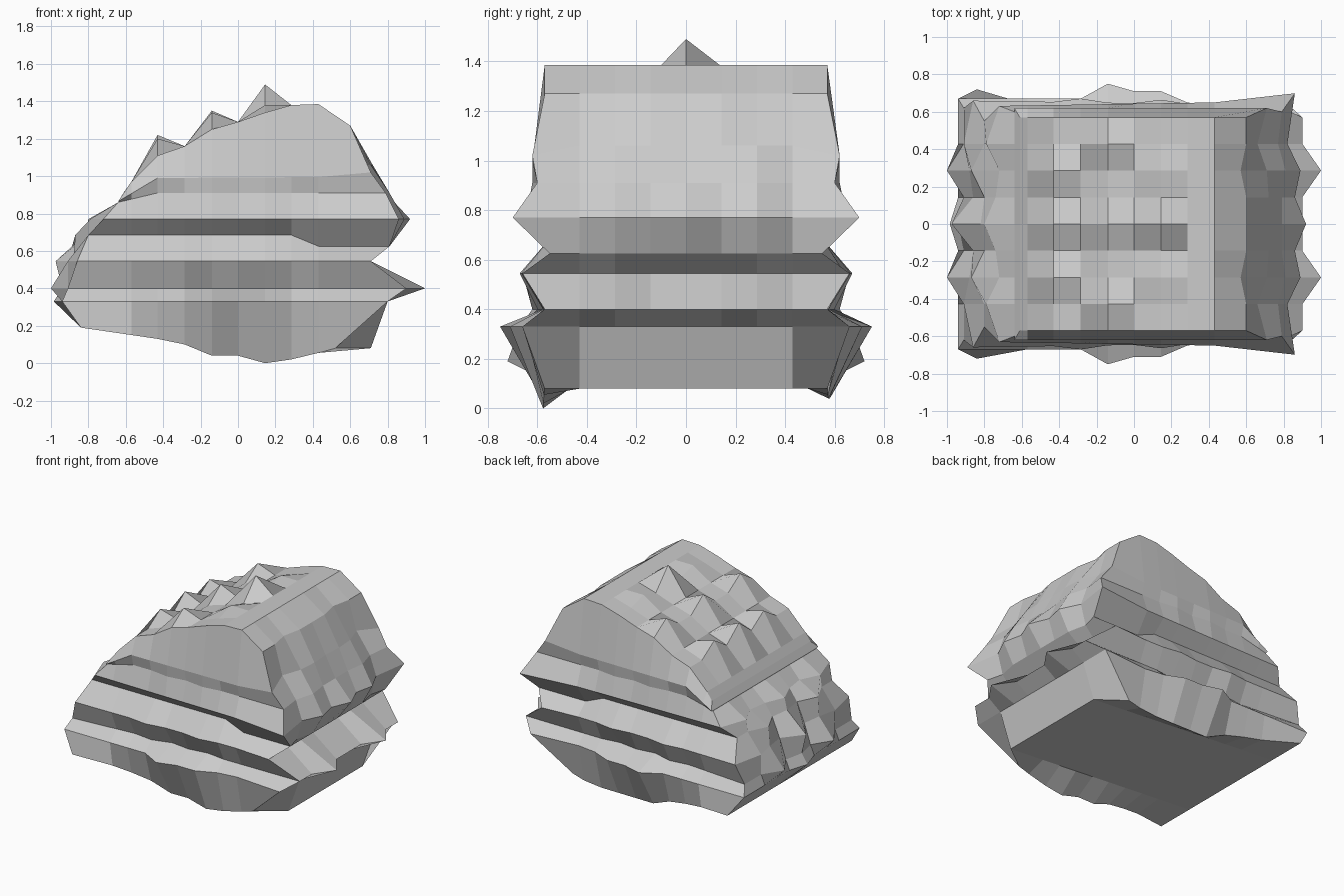
import bpy, bmesh

if "Cube" in bpy.data.objects:
    bpy.data.objects.remove(bpy.data.objects["Cube"])

# Shared column positions; the end columns of each layer follow its own extent
COLS = [-.57, -.43, -.285, -.14, 0, .145, .285, .43]
NX, NY = len(COLS) + 1, 8


def curve(pts, x):
    """Piecewise linear lookup in (x, value) pairs."""
    if x <= pts[0][0]:
        return pts[0][1]
    for (a, p), (b, q) in zip(pts, pts[1:]):
        if x <= b:
            return p + (q - p) * (x - a) / (b - a)
    return pts[-1][1]


def flat(v):
    return [(0, v)]


BOTTOM = [(-.84, .19), (-.43, .13), (-.285, .10), (-.14, .04), (0, .04),
          (.145, 0), (.285, .02), (.43, .055), (.52, .08), (.71, .08)]
TOP = [(-.62, .90), (-.57, .97), (-.43, 1.11), (-.285, 1.16), (-.14, 1.25), (0, 1.29),
       (.145, 1.34), (.285, 1.38), (.43, 1.385), (.6, 1.27)]

# Rock strata: left x, right x, height along x, half depth along x
LAYERS = [
    (-.84, .71, BOTTOM, [(-.84, .72), (-.57, .64), (-.14, .58), (.71, .57)]),
    (-.94, .80, flat(.33), [(-.93, .67), (-.285, .67), (-.14, .75), (0, .71),
                            (.145, .71), (.285, .65), (.43, .63), (.8, .66)]),
    (-.91, .90, flat(.40), [(-.9, .62), (-.43, .58), (.9, .57)]),
    (-.86, .71, flat(.545), [(-.9, .66), (.43, .64), (.7, .66)]),
    (-.80, .81, [(.285, .685), (.43, .625)], flat(.55)),
    (-.72, .86, flat(.77), [(-.8, .63), (.43, .65), (.87, .70)]),
    (-.64, .79, [(-.64, .86), (-.43, .91)], flat(.60)),
    (-.64, .71, [(-.64, .865), (-.43, .99), (.43, .995), (.71, 1.02)], flat(.62)),
    (-.61, .60, TOP, flat(.57)),
]

# Spikes on the end faces: (layer, distance from the middle column) -> x shift
LEFT = {(1, 0): -.045, (2, 2): -.09, (2, 0): -.03, (3, 0): -.115, (3, 2): -.02,
        (3, 3): -.05, (4, 2): -.07, (4, 0): -.02, (5, 0): -.08, (5, 1): -.02,
        (5, 3): -.07}
RIGHT = {(0, 4): -.19, (2, 2): .10, (4, 3): -.03, (5, 0): .06, (5, 2): .03,
         (5, 3): -.04, (6, 2): .02, (6, 3): -.02, (7, 3): -.05, (7, 1): .01,
         (8, 2): -.03}
# Small chips on the long faces: (layer, column) -> depth shift
CHIPS = {(2, 3): .02, (2, 4): -.02, (2, 6): -.02, (3, 3): .02, (3, 6): .02,
         (6, 4): .02, (6, 6): .02}

# Pyramid bumps on the sloping top: (column, distance from middle) -> rise
BUMPS = {(2, 0): .11, (4, 0): .10, (6, 0): .15, (2, 2): .09, (4, 3): .09, (6, 2): .04}


def point(k, i, j):
    xl, xr, height, depth = LAYERS[k]
    n = j - NY // 2
    m = abs(n)
    x = xl if i == 0 else xr if i == NX else COLS[i - 1]
    z = curve(height, x)
    hy = curve(depth, x) + CHIPS.get((k, i), 0)
    y = .143 * n if m < 4 else hy * n / 4
    if i == 0:
        x += LEFT.get((k, m), 0)
    elif i == NX:
        x += RIGHT.get((k, m), 0)
        if k == 7 and m < 4:
            z = 1.06
    if k == 0:                                # hollow underside
        if m < 4:
            z = max(z, .19 - .11 * (x + .84) / 1.55)
        elif n > 0:
            z = max(z, .04)
    if k == len(LAYERS) - 1:
        z += BUMPS.get((i, m), 0)
    return x, y, z


bm = bmesh.new()
last = len(LAYERS) - 1
rim = ([(i, 0) for i in range(NX)] + [(NX, j) for j in range(NY)] +
       [(i, NY) for i in range(NX, 0, -1)] + [(0, j) for j in range(NY, 0, -1)])
verts = {}
for k in range(last + 1):
    cells = rim if 0 < k < last else [(i, j) for i in range(NX + 1) for j in range(NY + 1)]
    for i, j in cells:
        verts[k, i, j] = bm.verts.new(point(k, i, j))

# Side walls
for k in range(last):
    for a, b in zip(rim, rim[1:] + rim[:1]):
        bm.faces.new([verts[(k, *a)], verts[(k, *b)], verts[(k + 1, *b)], verts[(k + 1, *a)]])
# Underside and top
for k in (0, last):
    for i in range(NX):
        for j in range(NY):
            bm.faces.new([verts[k, i, j], verts[k, i + 1, j],
                          verts[k, i + 1, j + 1], verts[k, i, j + 1]])
bmesh.ops.recalc_face_normals(bm, faces=bm.faces)

mesh = bpy.data.meshes.new("layered_rock")
bm.to_mesh(mesh)
bm.free()
rock = bpy.data.objects.new("layered_rock", mesh)
bpy.context.collection.objects.link(rock)
